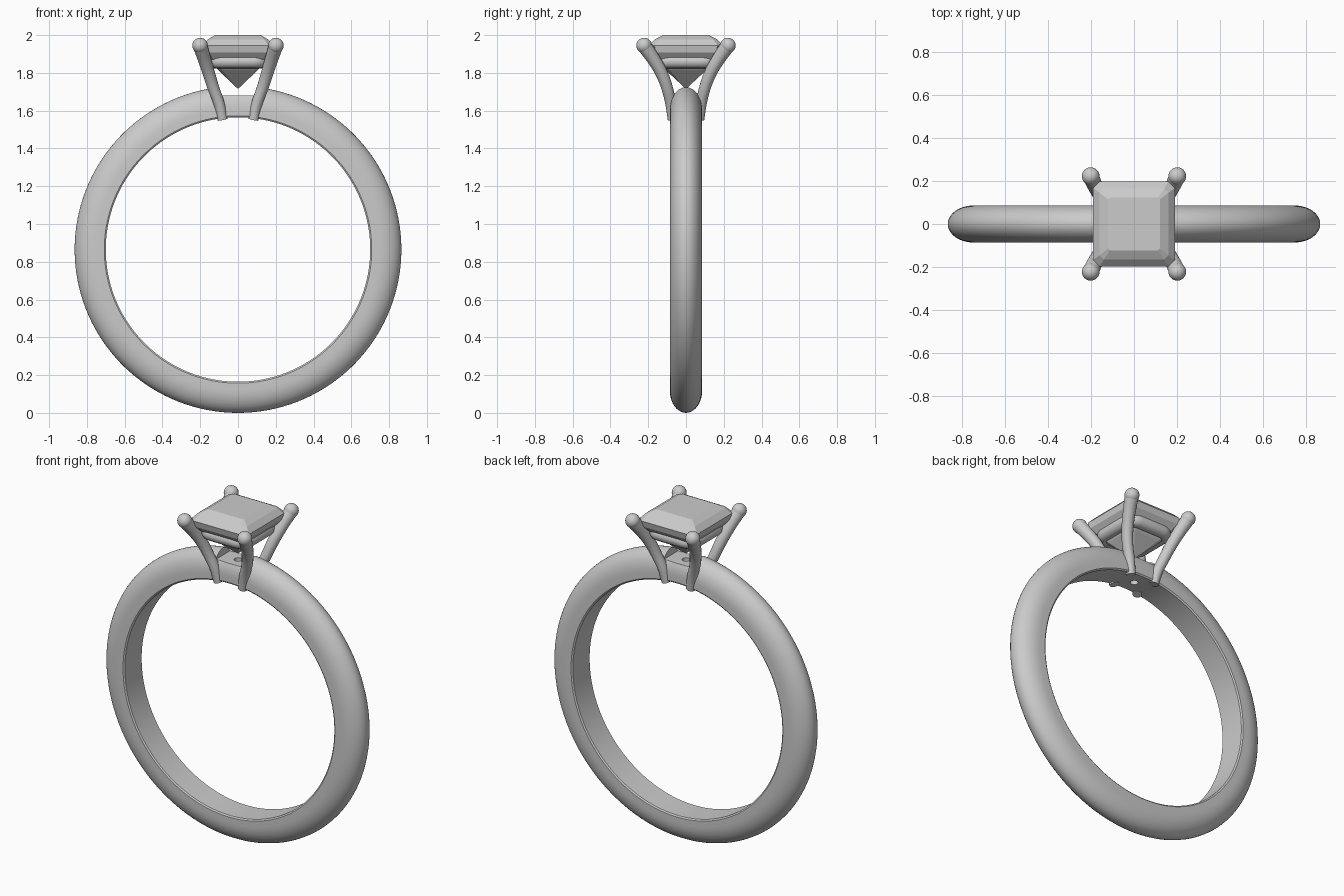
import bpy, bmesh
from math import sin, cos, pi, radians

if "Cube" in bpy.data.objects:
    bpy.data.objects.remove(bpy.data.objects["Cube"])

R_OUT, R_IN, HALF_W = 0.865, 0.70, 0.086


def mesh_object(name, bm):
    bmesh.ops.recalc_face_normals(bm, faces=bm.faces)
    mesh = bpy.data.meshes.new(name)
    bm.to_mesh(mesh)
    bm.free()
    ob = bpy.data.objects.new(name, mesh)
    bpy.context.collection.objects.link(ob)
    return ob


def activate(ob):
    bpy.ops.object.select_all(action='DESELECT')
    ob.select_set(True)
    bpy.context.view_layer.objects.active = ob


def smooth(ob, angle=35):
    activate(ob)
    bpy.ops.object.shade_smooth_by_angle(angle=radians(angle))


def loft(bm, rings, closed=False):
    n = len(rings[0])
    pairs = list(zip(rings, rings[1:])) + ([(rings[-1], rings[0])] if closed else [])
    for a, b in pairs:
        for i in range(n):
            j = (i + 1) % n
            bm.faces.new((a[i], a[j], b[j], b[i]))


def tube(name, path, cyclic=False, kind='BEZIER'):
    """Round tube through (x, y, z, radius) points, converted to a mesh."""
    cu = bpy.data.curves.new(name, 'CURVE')
    cu.dimensions = '3D'
    cu.bevel_depth, cu.bevel_resolution, cu.use_fill_caps = 1.0, 6, True
    cu.resolution_u = 8
    sp = cu.splines.new(kind)
    pts = sp.bezier_points if kind == 'BEZIER' else sp.points
    pts.add(len(path) - 1)
    for p, (x, y, z, r) in zip(pts, path):
        p.radius = r
        if kind == 'BEZIER':
            p.co = (x, y, z)
            p.handle_left_type = p.handle_right_type = 'AUTO'
        else:
            p.co = (x, y, z, 1)
    sp.use_cyclic_u = cyclic
    ob = bpy.data.objects.new(name, cu)
    bpy.context.collection.objects.link(ob)
    activate(ob)
    bpy.ops.object.convert(target='MESH')
    ob = bpy.context.object
    smooth(ob, 50)
    return ob


# Band: domed outside, flat inside, spun around the y axis
dome = [(HALF_W * cos(a), 0.745 + 0.12 * sin(a)) for a in (pi * i / 20 for i in range(21))]
profile = dome + [(-HALF_W, 0.708), (-HALF_W + 0.006, R_IN), (HALF_W - 0.006, R_IN), (HALF_W, 0.708)]
bm = bmesh.new()
SEG = 144
rings = [[bm.verts.new((r * sin(t), y, R_OUT + r * cos(t))) for y, r in profile]
         for t in (2 * pi * (k + 0.5) / SEG for k in range(SEG))]
loft(bm, rings, closed=True)
band = mesh_object("band", bm)

# Notch under the stone leaves a low bridge, with a small drilled hole
bpy.ops.mesh.primitive_cube_add(size=1, location=(0, 0, 1.78))
notch = bpy.context.object
notch.name = "notch_cutter"
notch.scale = (0.2, 0.4, 0.2)
bpy.ops.mesh.primitive_cylinder_add(vertices=24, radius=0.022, depth=0.4, location=(0, 0, 1.6))
drill = bpy.context.object
drill.name = "drill_cutter"
for cutter in (notch, drill):
    cutter.hide_render = True
    mod = band.modifiers.new("cut", 'BOOLEAN')
    mod.operation, mod.solver, mod.object = 'DIFFERENCE', 'EXACT', cutter
    activate(band)
    bpy.ops.object.modifier_apply(modifier=mod.name)
for cutter in (notch, drill):
    bpy.data.objects.remove(cutter)
smooth(band)

# Four curved prongs with ball tips
prong = [(0.082, 0.070, 1.553, 0.027), (0.098, 0.080, 1.63, 0.029), (0.130, 0.100, 1.72, 0.031),
         (0.155, 0.130, 1.80, 0.033), (0.177, 0.170, 1.87, 0.035), (0.201, 0.222, 1.945, 0.039)]
for side, sx in (("left", -1), ("right", 1)):
    for face, sy in (("front", -1), ("back", 1)):
        tube(f"{face}_{side}_prong", [(x * sx, y * sy, z, r) for x, y, z, r in prong])
        bpy.ops.mesh.primitive_uv_sphere_add(segments=24, ring_count=16, radius=0.041,
                                             location=(0.201 * sx, 0.222 * sy, 1.945))
        tip = bpy.context.object
        tip.name = f"{face}_{side}_prong_tip"
        smooth(tip, 60)

# Rounded square rail under the stone
rail = []
for k, (sx, sy) in enumerate(((1, 1), (-1, 1), (-1, -1), (1, -1))):
    for i in range(7):
        a = pi / 2 * (k + i / 6)
        rail.append((sx * 0.08 + 0.05 * cos(a), sy * 0.085 + 0.05 * sin(a), 1.861, 0.037))
tube("stone_rail", rail, cyclic=True, kind='POLY')

# Faceted square stone: pavilion, girdle and crown as clipped-corner levels
levels = [(0.003, 0.003, 0.001, 1.718), (0.105, 0.108, 0.02, 1.815), (0.183, 0.188, 0.028, 1.908),
          (0.19, 0.197, 0.03, 1.945), (0.16, 0.165, 0.02, 1.977), (0.12, 0.122, 0.008, 2.0)]
bm = bmesh.new()
rings = []
for x, y, c, z in levels:
    outline = [(x, y - c), (x - c, y), (c - x, y), (-x, y - c),
               (-x, c - y), (c - x, -y), (x - c, -y), (x, c - y)]
    rings.append([bm.verts.new((px, py, z)) for px, py in outline])
loft(bm, rings)
bm.faces.new(rings[0])
bm.faces.new(rings[-1])
mesh_object("square_stone", bm)
